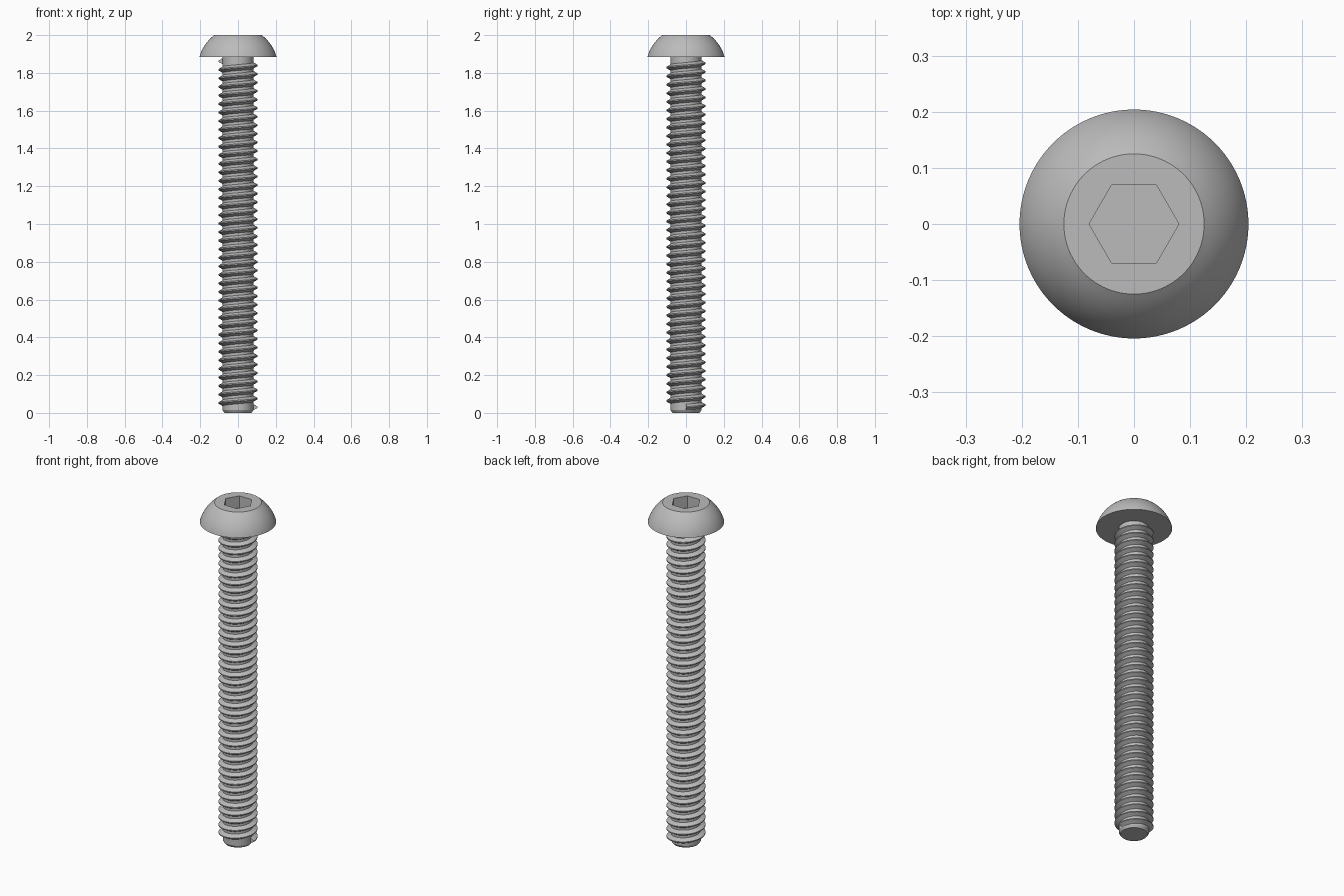
import bpy, bmesh
from math import sin, cos, pi, sqrt, radians, tau

cube = bpy.data.objects.get("Cube")
if cube:
    bpy.data.objects.remove(cube, do_unlink=True)

STEEL = (0.5, 0.5, 0.5, 1.0)
steel = bpy.data.materials.new("grey_steel")
steel.use_nodes = True
steel.diffuse_color = STEEL
steel.node_tree.nodes["Principled BSDF"].inputs["Base Color"].default_value = STEEL


def finish(name, bm):
    """Turn a bmesh into a named steel object."""
    bmesh.ops.recalc_face_normals(bm, faces=bm.faces)
    mesh = bpy.data.meshes.new(name)
    bm.to_mesh(mesh)
    bm.free()
    mesh.materials.append(steel)
    obj = bpy.data.objects.new(name, mesh)
    bpy.context.collection.objects.link(obj)
    return obj


def activate(obj):
    bpy.ops.object.select_all(action="DESELECT")
    obj.select_set(True)
    bpy.context.view_layer.objects.active = obj


def smooth(obj, angle=28):
    activate(obj)
    bpy.ops.object.shade_smooth_by_angle(angle=radians(angle))


def lathe(name, profile, sides):
    """Closed solid of revolution from (radius, height) points."""
    bm = bmesh.new()
    rings = [[bm.verts.new((r * cos(tau * i / sides), r * sin(tau * i / sides), z))
              for i in range(sides)] for r, z in profile]
    for low, high in zip(rings, rings[1:]):
        for i in range(sides):
            j = (i + 1) % sides
            bm.faces.new((low[i], low[j], high[j], high[i]))
    bm.faces.new(rings[0][::-1])
    bm.faces.new(rings[-1])
    return finish(name, bm)


# Domed head: a spherical band with a flat top
HEAD_BASE, TOP, HEAD_R, FLAT_R = 1.885, 2.0, 0.204, 0.125
height = TOP - HEAD_BASE
rise = (HEAD_R ** 2 - FLAT_R ** 2 - height ** 2) / (2 * height)
dome_r = sqrt(HEAD_R ** 2 + rise ** 2)
dome = []
for k in range(13):
    h = height * k / 12
    dome.append((sqrt(dome_r ** 2 - (rise + h) ** 2), HEAD_BASE + h))
head = lathe("button_head", dome, 96)

# Hexagonal key socket cut into the head
cutter = lathe("socket_cutter", [(0.08, TOP - 0.07), (0.08, TOP + 0.05)], 6)
cutter.hide_render = True
cut = head.modifiers.new("hex_socket", "BOOLEAN")
cut.operation = "DIFFERENCE"
cut.solver = "EXACT"
cut.object = cutter
activate(head)
bpy.ops.object.modifier_apply(modifier=cut.name)
bpy.data.objects.remove(cutter, do_unlink=True)
smooth(head)

# Shank core with a chamfered tip
CORE_R, CREST_R = 0.081, 0.104
core = lathe("shank_core", [(0.072, 0), (CORE_R, 0.014), (CORE_R, HEAD_BASE + 0.003)], 64)
smooth(core)

# Right-handed helical thread: a trapezoid swept around the core
START, END, TURNS, STEPS = 0.03, 1.862, 40.5, 48
CREST_HALF, ROOT_HALF = 0.003, 0.017
section = [(CORE_R - 0.002, -ROOT_HALF), (CREST_R, -CREST_HALF),
           (CREST_R, CREST_HALF), (CORE_R - 0.002, ROOT_HALF)]
bm = bmesh.new()
count = int(TURNS * STEPS)
previous = first = None
for s in range(count + 1):
    a = tau * s / STEPS
    z = START + (END - START) * s / count
    ring = [bm.verts.new((r * cos(a), r * sin(a), z + dz)) for r, dz in section]
    if previous:
        for i in range(4):
            j = (i + 1) % 4
            bm.faces.new((previous[i], previous[j], ring[j], ring[i]))
    else:
        first = ring
    previous = ring
bm.faces.new(first)
bm.faces.new(previous[::-1])
thread = finish("helical_thread", bm)
smooth(thread)
